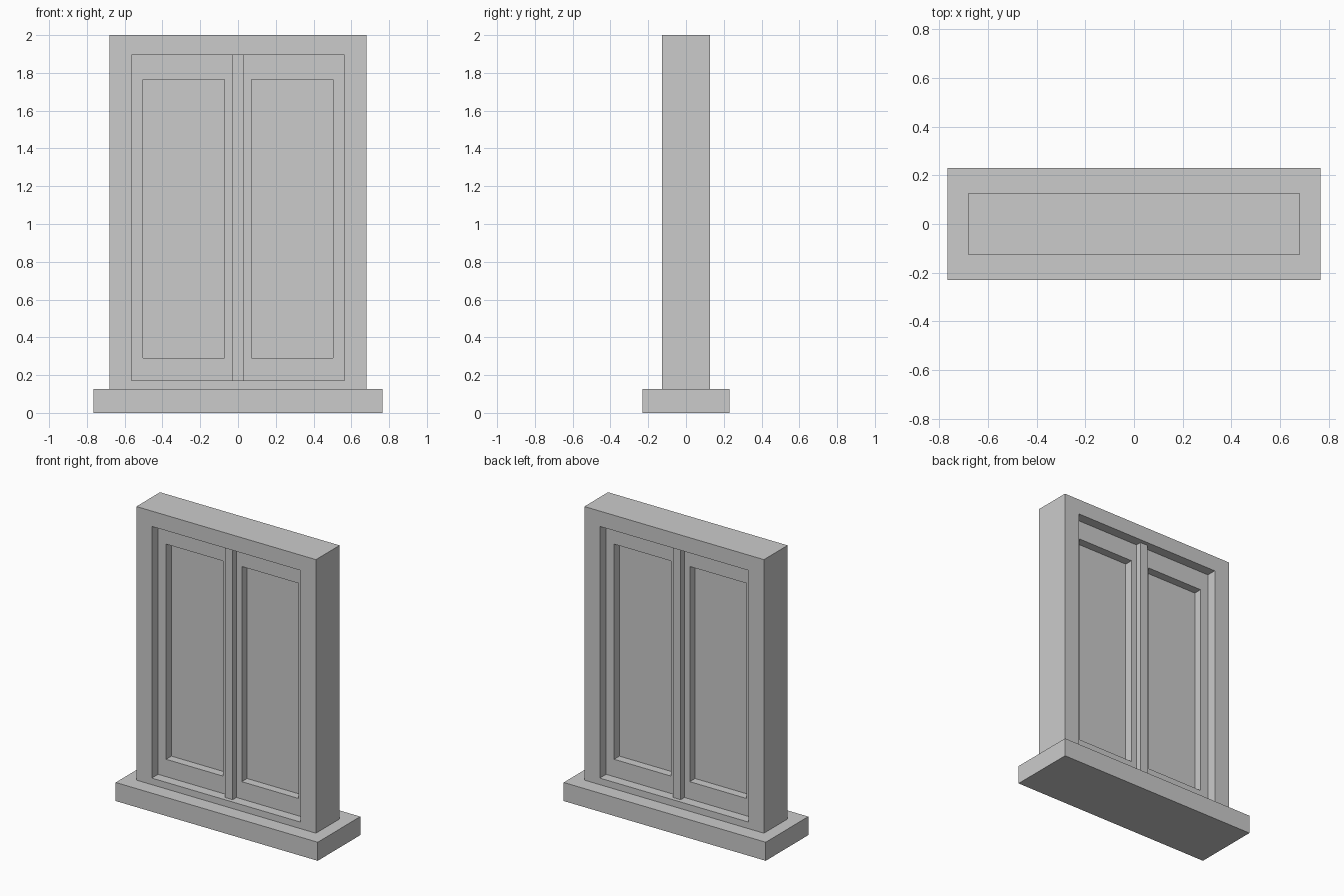
import bpy, bmesh

if "Cube" in bpy.data.objects:
    bpy.data.objects.remove(bpy.data.objects["Cube"])

stone = bpy.data.materials.new("light_grey")
stone.diffuse_color = (0.6, 0.6, 0.6, 1)
stone.use_nodes = True
stone.node_tree.nodes["Principled BSDF"].inputs["Base Color"].default_value = stone.diffuse_color


def finish(name, bm, mirror=False):
    bmesh.ops.recalc_face_normals(bm, faces=bm.faces)
    me = bpy.data.meshes.new(name)
    bm.to_mesh(me)
    bm.free()
    me.materials.append(stone)
    ob = bpy.data.objects.new(name, me)
    bpy.context.collection.objects.link(ob)
    if mirror:
        ob.modifiers.new("mirror", 'MIRROR').use_axis[0] = True
    return ob


def box(name, x0, x1, z0, z1, half, mirror=False):
    """Block centred on y = 0, half = half its depth."""
    bm = bmesh.new()
    bmesh.ops.create_cube(bm, size=1)
    for v in bm.verts:
        v.co = (x1 if v.co.x > 0 else x0,
                half if v.co.y > 0 else -half,
                z1 if v.co.z > 0 else z0)
    return finish(name, bm, mirror)


def ring(name, outer, inner, half, mirror=False):
    """Rectangular frame; outer and inner are (x0, x1, z0, z1)."""
    bm = bmesh.new()
    loops = []
    for (x0, x1, z0, z1), y in ((outer, -half), (inner, -half),
                                (inner, half), (outer, half)):
        loops.append([bm.verts.new((x, y, z)) for x, z in
                      ((x0, z0), (x1, z0), (x1, z1), (x0, z1))])
    for a, b in zip(loops, loops[1:] + loops[:1]):
        for i in range(4):
            j = (i + 1) % 4
            bm.faces.new((a[i], a[j], b[j], b[i]))
    return finish(name, bm, mirror)


SILL, BOTTOM, TOP = 0.127, 0.172, 1.895
SIDE, MID = 0.563, 0.03
glass = (0.071, 0.502, 0.291, 1.764)

# Sill and surrounding frame
box("sill", -0.765, 0.765, 0, SILL, 0.23)
ring("outer_frame", (-0.68, 0.68, SILL, 2.0), (-SIDE, SIDE, BOTTOM, TOP), 0.128)

# Central upright between the two sashes
box("centre_mullion", -MID, MID, BOTTOM, TOP, 0.10)

# Pair of sashes with thin panes
ring("sash", (MID, SIDE, BOTTOM, TOP), glass, 0.06, mirror=True)
box("pane", *glass, 0.003, mirror=True)
